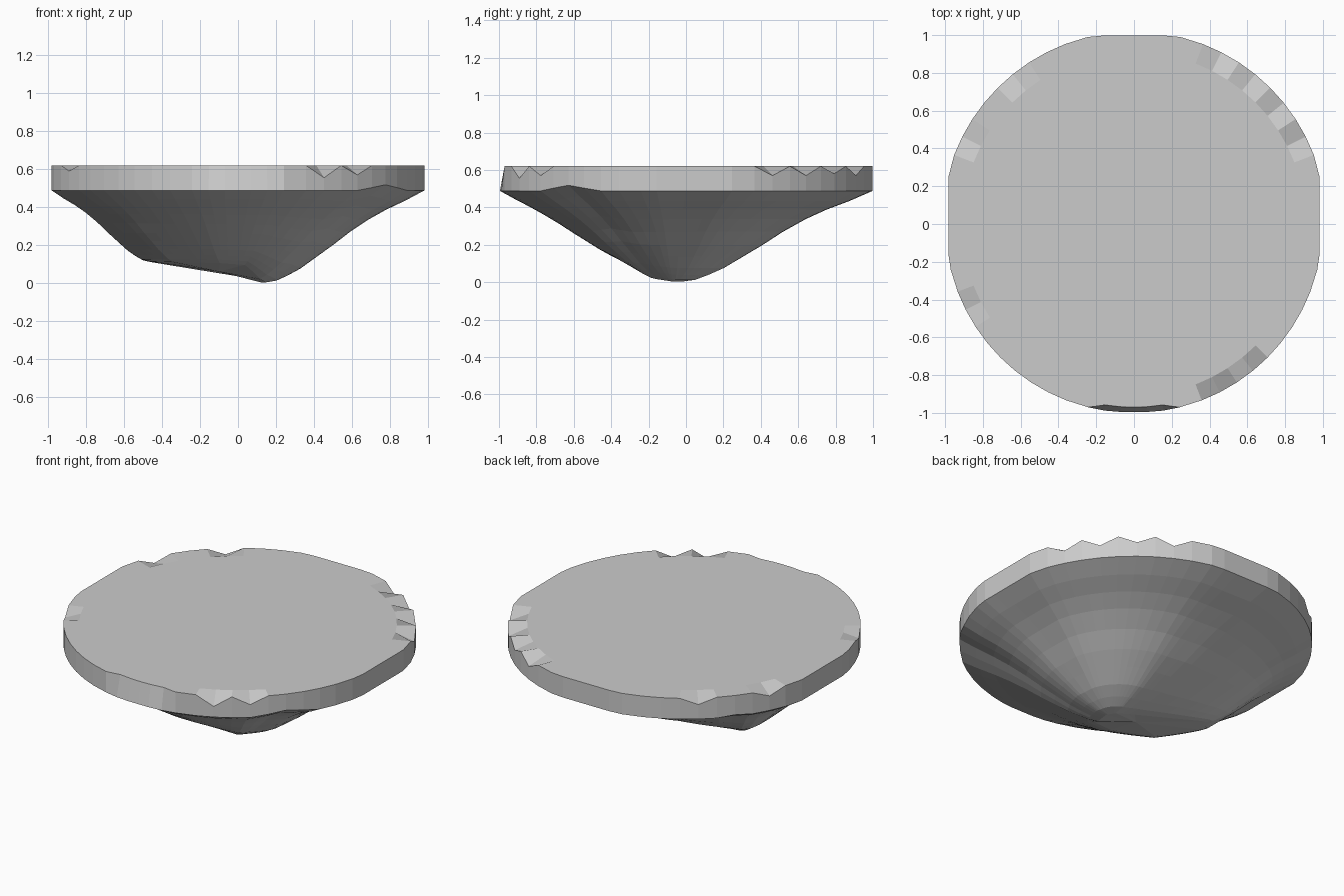
import bpy, bmesh
from math import sin, cos, radians

if "Cube" in bpy.data.objects:
    bpy.data.objects.remove(bpy.data.objects["Cube"])

TOP = 0.62
QUAD = [4, 9, 14, 21, 27, 33, 39, 45, 51, 57, 63, 69, 76, 81, 86, 90]
ANGLES = [q + 90 * k for k in range(4) for q in QUAD]
NOTCHES = {27: .05, 39: .05, 51: .04, 63: .05, 129: .04, 153: .04,
           207: .03, 297: .065, 309: .05}
# places where the lower edge of the rim rises
RISES = {315: .015, 321: .03, 327: .015, 141: .01}

# lowest points under the island, by direction: angle, x, y, z
CORE = [(-20, .15, -.07, .003), (85, .12, -.02, .003), (110, .0, -.01, .035),
        (150, -.46, .1, .11), (190, -.47, -.02, .115), (225, -.34, -.22, .11),
        (255, -.1, -.32, .105), (285, .04, -.3, .095), (310, .12, -.18, .02),
        (340, .15, -.07, .003), (445, .12, -.02, .003)]
# slope from the lowest points (0) out to the rim (1)
SLOPE = [(0, 0), (.07, .02), (.14, .075), (.22, .15), (.32, .275), (.42, .4),
         (.53, .55), (.65, .69), (.76, .795), (.88, .89), (1, 1)]


def core_point(a):
    for p, q in zip(CORE, CORE[1:]):
        if p[0] <= a <= q[0]:
            f = (a - p[0]) / (q[0] - p[0])
            return [p[i] + (q[i] - p[i]) * f for i in (1, 2, 3)]


def rim_point(a, r, z):
    x, y = r * cos(radians(a)), r * sin(radians(a))
    return [max(-.983, min(.983, x)), max(-.995, min(.998, y)), z]


bm = bmesh.new()
rings = []

# underside rings, straighter towards the front
for t, h in SLOPE:
    ring = []
    for a in ANGLES:
        c = core_point(a)
        e = rim_point(a, 1.02 if a < 180 else 1.0, .488 + RISES.get(a, 0))
        front = max(0, -sin(radians(a))) * .6
        k = h + (t - h) * front
        ring.append(bm.verts.new((c[0] + (e[0] - c[0]) * t,
                                  c[1] + (e[1] - c[1]) * t,
                                  c[2] + (e[2] - c[2]) * k)))
    rings.append(ring)

# upright rim with chipped corners, then the flat top
rings.append([bm.verts.new(rim_point(
    a, (1.02 if a < 180 else 1.0) - (.03 if 257 < a < 283 else 0),
    TOP - NOTCHES.get(a, 0))) for a in ANGLES])
rings.append([bm.verts.new(rim_point(a, .91, TOP)) for a in ANGLES])

n = len(ANGLES)
for lo, hi in zip(rings, rings[1:]):
    for i in range(n):
        j = (i + 1) % n
        bm.faces.new((lo[i], lo[j], hi[j], hi[i]))
bm.faces.new(rings[-1])

# close the bottom
mid = bm.verts.new((-.1, -.1, .06))
for i in range(n):
    bm.faces.new((rings[0][(i + 1) % n], rings[0][i], mid))

bmesh.ops.remove_doubles(bm, verts=bm.verts, dist=.004)
bmesh.ops.recalc_face_normals(bm, faces=bm.faces)
mesh = bpy.data.meshes.new("ground_slab")
bm.to_mesh(mesh)
bm.free()
bpy.context.collection.objects.link(bpy.data.objects.new("ground_slab", mesh))
